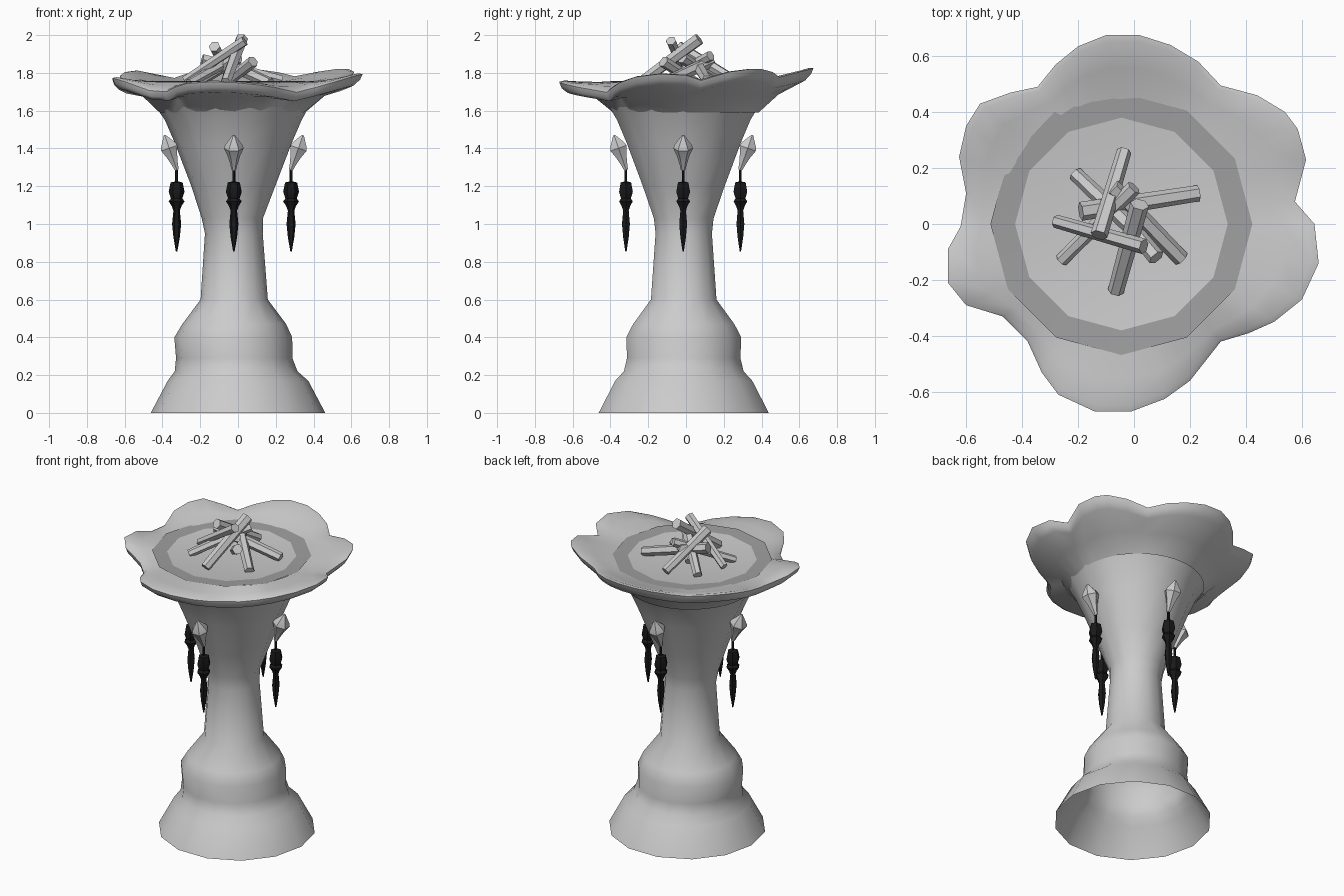
import bpy, bmesh, math
from mathutils import Vector

if "Cube" in bpy.data.objects:
    bpy.data.objects.remove(bpy.data.objects["Cube"])


def material(name, v):
    m = bpy.data.materials.new(name)
    m.diffuse_color = (v, v, v, 1)
    m.use_nodes = True
    m.node_tree.nodes["Principled BSDF"].inputs["Base Color"].default_value = m.diffuse_color
    return m


black = material("black_iron", 0.01)
dark = material("dark_grey", 0.35)


def loft(name, rings, mat=None, cap=(False, False), smooth=True, angle=40):
    """Skin equal-length rings of points."""
    bm = bmesh.new()
    vs = [[bm.verts.new(p) for p in ring] for ring in rings]
    n = len(rings[0])
    for a, b in zip(vs, vs[1:]):
        for i in range(n):
            j = (i + 1) % n
            bm.faces.new((a[i], a[j], b[j], b[i]))
    if cap[0]:
        bm.faces.new(vs[0][::-1])
    if cap[1]:
        bm.faces.new(vs[-1])
    me = bpy.data.meshes.new(name)
    bm.to_mesh(me)
    bm.free()
    ob = bpy.data.objects.new(name, me)
    bpy.context.collection.objects.link(ob)
    if mat:
        me.materials.append(mat)
    if smooth:
        bpy.context.view_layer.objects.active = ob
        bpy.ops.object.select_all(action='DESELECT')
        ob.select_set(True)
        bpy.ops.object.shade_smooth_by_angle(angle=math.radians(angle))
    return ob


def circle(z, r, n, cx=0.0, cy=0.0, phase=0.0):
    return [Vector((cx + r * math.cos(phase + 2 * math.pi * i / n),
                    cy + r * math.sin(phase + 2 * math.pi * i / n), z)) for i in range(n)]


# Hollow pedestal: (z, radius, centre x)
profile = [(0, .462, 0), (.17, .372, 0), (.22, .325, -.01), (.29, .308, -.02), (.40, .312, -.025),
           (.47, .275, -.02), (.60, .178, -.02), (.95, .153, -.022), (1.03, .162, -.03),
           (1.2, .222, -.025), (1.43, .31, -.025), (1.55, .362, -.025), (1.62, .405, -.03)]
loft("pedestal", [circle(z, r, 14, cx, -.012) for z, r, cx in profile])

# Wavy petal rim, outline read counter-clockwise from the back
outline = [(-.1, .675), (-.2, .635), (-.28, .57), (-.345, .49), (-.44, .47), (-.55, .43),
           (-.6, .35), (-.625, .24), (-.6, .11), (-.62, -.01), (-.665, -.09), (-.665, -.21),
           (-.6, -.29), (-.47, -.33), (-.38, -.42), (-.33, -.53), (-.27, -.61), (-.14, -.67),
           (-.01, -.67), (.11, -.625), (.2, -.56), (.31, -.42), (.41, -.39), (.5, -.35),
           (.6, -.27), (.66, -.14), (.645, 0), (.575, .08), (.615, .23), (.585, .34),
           (.54, .40), (.44, .46), (.31, .495), (.23, .58), (.13, .64), (.02, .675)]


def rim_ring(t, r0, z0, dz, w):
    """Blend a circle (t=0) into the petal outline (t=1); w mixes in the rim height."""
    pts = []
    for x, y in outline:
        d = Vector((x + .03, y))
        r = d.length
        edge = 1.70 + .5 * (r - .5) + .055 * y
        p = d.normalized() * (r0 + (r - r0) * t)
        pts.append(Vector((p.x - .03, p.y, z0 + (edge + dz - z0) * w)))
    return pts


loft("petal_rim", [rim_ring(0, .385, 1.59, 0, 0), rim_ring(.3, .41, 1.66, 0, .15),
                   rim_ring(.82, .43, 1.67, -.05, .85), rim_ring(.95, .43, 1.7, -.03, 1),
                   rim_ring(1, .43, 1.7, 0, 1), rim_ring(.9, .43, 1.75, .008, .9),
                   rim_ring(.5, .44, 1.755, 0, .45), rim_ring(0, .435, 1.752, 0, 0)], angle=50)

# Dark band and shallow fire bed inside it
bed = dict(n=12, cx=-.045, cy=0, phase=math.radians(90))
loft("fire_band", [circle(1.757, .468, **bed), circle(1.752, .38, **bed)], dark)
loft("fire_bed", [circle(1.752, .38, **bed), circle(1.738, .25, **bed), circle(1.732, .05, **bed)],
     cap=(False, True))

# Stacked firewood: low end, high end
sticks = [((-.065, -.24, 1.75), (.02, .07, 1.98)), ((-.035, .26, 1.76), (-.125, -.04, 1.94)),
          ((-.28, .01, 1.76), (.035, -.08, 1.97)), ((.23, .11, 1.76), (-.19, .045, 1.87)),
          ((-.21, .18, 1.75), (.0, -.02, 1.88)), ((-.26, -.13, 1.745), (0, .13, 1.89)),
          ((.17, -.125, 1.745), (-.08, .13, 1.86)), ((-.06, .05, 1.75), (.08, -.12, 1.86))]
for k, (a, b) in enumerate(sticks):
    a, b = Vector(a), Vector(b)
    q = (b - a).to_track_quat('Z', 'Y')
    r = .034 - .003 * (k % 3)
    rings = [[q @ p + e for p in circle(0, s, 6)] for e, s in ((a, r * .85), (b, r))]
    loft(f"firewood_{k + 1}", rings, cap=(True, True), smooth=False)

# Four hanging ornaments: pale diamond stud and black spike
stud = [(-.11, .012), (-.075, .02), (-.03, .034), (.012, .052), (.03, .046), (.085, .006)]
spike = [(1.30, .008), (1.225, .008), (1.22, .032), (1.17, .042), (1.135, .03), (1.12, .042),
         (1.095, .026), (1.07, .017), (1.0, .024), (.93, .017), (.855, .004)]
for k in range(4):
    ang = k * math.pi / 2
    d = Vector((math.cos(ang), math.sin(ang), 0))
    c = Vector((-.022, -.015, 0))
    tilt = (d * .35 + Vector((0, 0, 1))).to_track_quat('Z', 'Y')
    pos = c + d * .338 + Vector((0, 0, 1.39))
    loft(f"stud_{k + 1}", [[tilt @ p + pos for p in circle(z, r, 6)] for z, r in stud],
         cap=(True, True), angle=30)
    hang = c + d * .303
    loft(f"spike_{k + 1}", [circle(z, r, 6, hang.x, hang.y) for z, r in spike[::-1]],
         black, cap=(True, True), angle=30)
